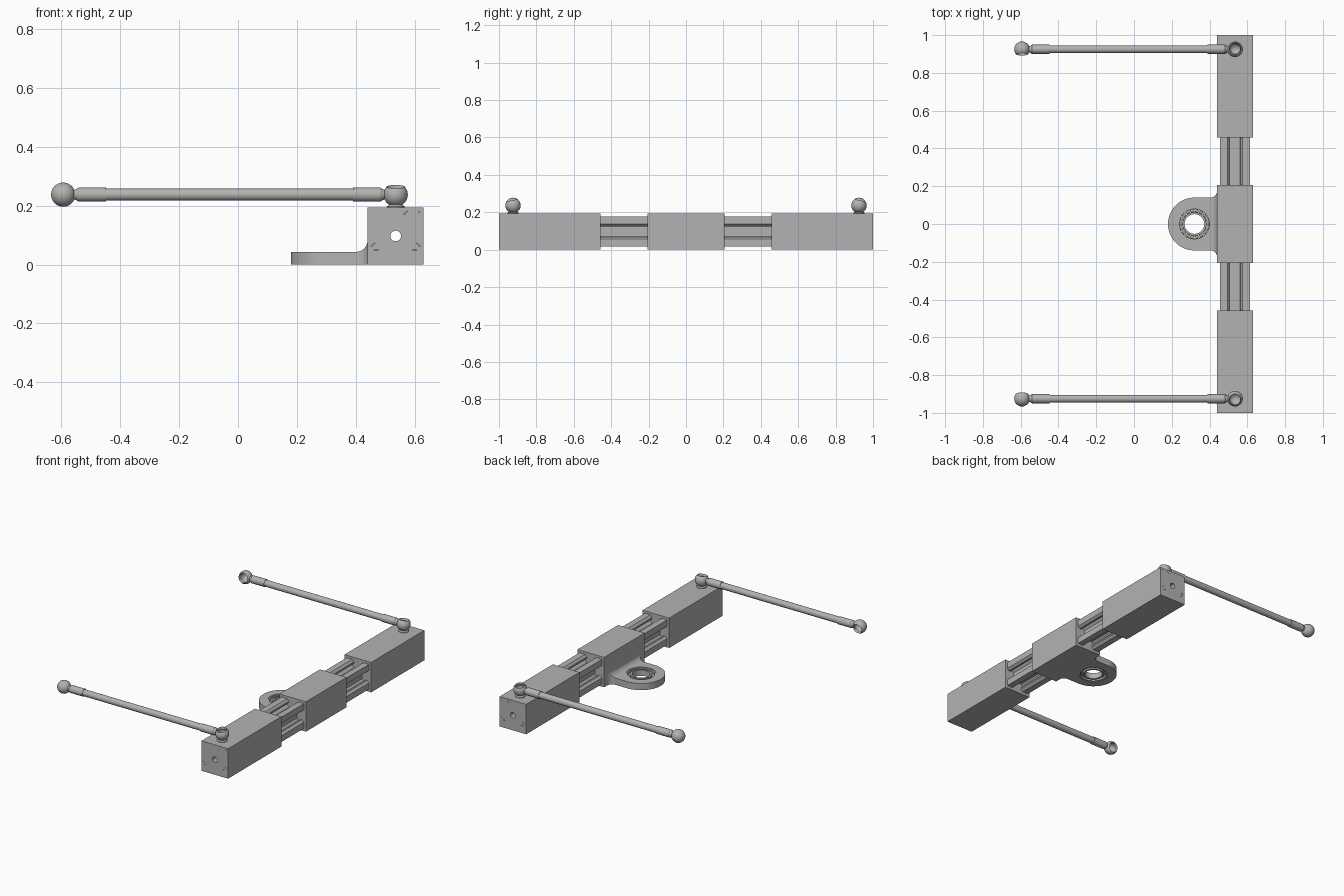
import bpy, bmesh
from math import sin, cos, pi, radians
from mathutils import Vector, Matrix

old = bpy.data.objects.get("Cube")
if old:
    bpy.data.objects.remove(old, do_unlink=True)

grey = bpy.data.materials.new("machined grey")
grey.use_nodes = True
grey.diffuse_color = (0.45, 0.45, 0.45, 1)
grey.node_tree.nodes["Principled BSDF"].inputs["Base Color"].default_value = grey.diffuse_color


def finish(name, bm):
    bmesh.ops.remove_doubles(bm, verts=bm.verts, dist=1e-5)
    bmesh.ops.recalc_face_normals(bm, faces=bm.faces)
    mesh = bpy.data.meshes.new(name)
    bm.to_mesh(mesh)
    bm.free()
    mesh.materials.append(grey)
    obj = bpy.data.objects.new(name, mesh)
    bpy.context.collection.objects.link(obj)
    return obj


def prism(name, outline, direction):
    """Extrude a closed outline of 3D points along a direction."""
    bm = bmesh.new()
    face = bm.faces.new([bm.verts.new(p) for p in outline])
    new = bmesh.ops.extrude_face_region(bm, geom=[face], use_keep_orig=True)["geom"]
    bmesh.ops.translate(bm, vec=direction, verts=[v for v in new if isinstance(v, bmesh.types.BMVert)])
    return finish(name, bm)


def box(name, lo, hi):
    (x0, y0, z0), (x1, y1, z1) = lo, hi
    return prism(name, [(x0, y0, z0), (x1, y0, z0), (x1, y1, z0), (x0, y1, z0)], (0, 0, z1 - z0))


def lathe(name, profile, origin, axis, steps=40):
    """Turn (radius, height) points around an axis."""
    bm = bmesh.new()
    verts = [bm.verts.new((r, 0, h)) for r, h in profile]
    edges = [bm.edges.new(pair) for pair in zip(verts, verts[1:])]
    bmesh.ops.spin(bm, geom=verts + edges, cent=(0, 0, 0), axis=(0, 0, 1), angle=2 * pi, steps=steps)
    turn = Vector((0, 0, 1)).rotation_difference(Vector(axis)).to_matrix().to_4x4()
    bm.transform(Matrix.Translation(origin) @ turn)
    return finish(name, bm)


def boolean(target, cutter, operation="DIFFERENCE", keep=False):
    cutter.hide_render = True
    mod = target.modifiers.new("cut", "BOOLEAN")
    mod.operation, mod.object, mod.solver = operation, cutter, "EXACT"
    bpy.context.view_layer.objects.active = target
    bpy.ops.object.modifier_apply(modifier=mod.name)
    if not keep:
        bpy.data.objects.remove(cutter, do_unlink=True)


def arc(cx, cy, r, a0, a1, n):
    angles = [radians(a0 + (a1 - a0) * i / n) for i in range(n + 1)]
    return [(cx + r * cos(a), cy + r * sin(a)) for a in angles]


X, Z, TOP = 0.535, 0.097, 0.193
parts = []

# Slotted rail: one quarter of the section, turned four times
quarter = [(0.04, 0.08), (0.028, 0.066), (0.028, 0.056), (0.048, 0.056), (0.048, 0.048), (0.026, 0.03)]
quarter = quarter + [(-u, v) for u, v in reversed(quarter)] + [(-0.08, 0.08)]
section = []
for k in range(4):
    c, s = cos(k * pi / 2), sin(k * pi / 2)
    section += [(X + u * c - v * s, -0.98, Z + u * s + v * c) for u, v in quarter]
rail = prism("slotted_rail", section, (0, 1.96, 0))

# Three housings on the rail
blocks = [box(name, (0.44, y0, 0), (0.63, y1, TOP)) for name, y0, y1 in (
    ("front_housing", -1, -0.457), ("middle_housing", -0.207, 0.207), ("back_housing", 0.457, 1))]
parts += [rail] + blocks

# Bore through rail and housings
bore = lathe("bore_cutter", [(0, -1.2), (0.018, -1.2), (0.018, 1.2), (0, 1.2)], (X, 0, Z), (0, 1, 0), 24)
for part in parts:
    boolean(part, bore, keep=True)
bpy.data.objects.remove(bore, do_unlink=True)

# Narrow slits in both end faces
for side, block in ((-1, blocks[0]), (1, blocks[2])):
    for dx, dz, tilt in ((0.033, 0.079, 45), (0.08, 0.082, 0), (-0.077, -0.03, 45),
                         (0.077, -0.03, -45), (-0.066, -0.048, 0), (0.064, -0.048, 0)):
        half = 0.003 if dx == 0.08 else 0.008
        slit = box("slit_cutter", (-half, -0.006, -0.001), (half, 0.006, 0.001))
        slit.data.transform(Matrix.Translation((X + dx, side, Z + dz)) @ Matrix.Rotation(radians(-tilt), 4, "Y"))
        boolean(block, slit)

# Mounting lug: plan outline trimmed by a side outline with a fillet
cx, r = 0.32, 0.14
edge = [(0.46, 0.172), (0.44, 0.172)] + arc(0.405, 0.175, 0.035, 0, -90, 8)[1:]
plan = edge + arc(cx, 0, r, 90, 270, 40) + [(x, -y) for x, y in reversed(edge)]
lug = prism("mounting_lug", [(x, y, 0) for x, y in plan], (0, 0, 0.12))
side = [(0.1, -0.1), (0.5, -0.1), (0.5, 0.083), (0.44, 0.083)] + arc(0.4, 0.083, 0.04, 0, -90, 10)[1:] + [(0.1, 0.043)]
boolean(lug, prism("side_trim", [(x, -0.3, z) for x, z in side], (0, 0.6, 0)), "INTERSECT")
trim = box("floor_trim", (0.1, -0.3, -0.2), (0.5, 0.3, 0))
bpy.data.objects.remove(trim, do_unlink=True)
boolean(lug, lathe("bearing_cutter", [(0, -0.1), (0.088, -0.1), (0.088, 0.2), (0, 0.2)], (cx, 0, 0), (0, 0, 1), 48))
parts.append(lug)

# Ball bearing in the lug
for name, r0, r1 in (("inner_race", 0.052, 0.063), ("outer_race", 0.079, 0.089)):
    ring = [(r0, 0.003), (r1, 0.003), (r1, 0.04), (r0, 0.04), (r0, 0.003)]
    parts.append(lathe(name, ring, (cx, 0, 0), (0, 0, 1), 48))
bm = bmesh.new()
for i in range(18):
    a = i * 2 * pi / 18
    at = Matrix.Translation((cx + 0.071 * cos(a), 0.071 * sin(a), 0.0215))
    bmesh.ops.create_uvsphere(bm, u_segments=14, v_segments=8, radius=0.0105, matrix=at)
parts.append(finish("bearing_balls", bm))
cage = [(0.066, 0.013), (0.076, 0.013), (0.076, 0.03), (0.066, 0.03), (0.066, 0.013)]
parts.append(lathe("bearing_cage", cage, (cx, 0, 0), (0, 0, 1), 48))

# Link rods with an open cup at each end
RZ, LEFT = 0.237, -0.593
cup = arc(0, 0, 0.041, -90, 42, 22) + arc(0, 0, 0.031, 28, -90, 18)
half_rod = [(0.016, 0.036), (0.019, 0.045), (0.024, 0.052), (0.024, 0.145), (0.0205, 0.145)]
span = X - LEFT
rod = half_rod + [(q, span - h) for q, h in reversed(half_rod)]
for name, y, out_dir, end_dir in (("front", -0.925, (0, -0.2, 0.98), (0, 0.98, -0.2)),
                                  ("back", 0.925, (0, 0.2, 0.98), (0, -0.98, 0.2))):
    parts.append(lathe(name + "_rod", rod, (LEFT, y, RZ), (1, 0, 0), 32))
    parts.append(lathe(name + "_pivot_cup", cup, (X, y, RZ), out_dir))
    parts.append(lathe(name + "_free_cup", cup, (LEFT, y, RZ), end_dir))
    foot = [(0, TOP - 0.01), (0.03, TOP - 0.01), (0.03, TOP + 0.004), (0.02, TOP + 0.012), (0, TOP + 0.012)]
    parts.append(lathe(name + "_pivot_foot", foot, (X, y, 0), (0, 0, 1)))

# Smooth curved surfaces, keep hard edges
bpy.ops.object.select_all(action="DESELECT")
for part in parts:
    part.select_set(True)
bpy.context.view_layer.objects.active = parts[0]
bpy.ops.object.shade_smooth_by_angle(angle=radians(32))
